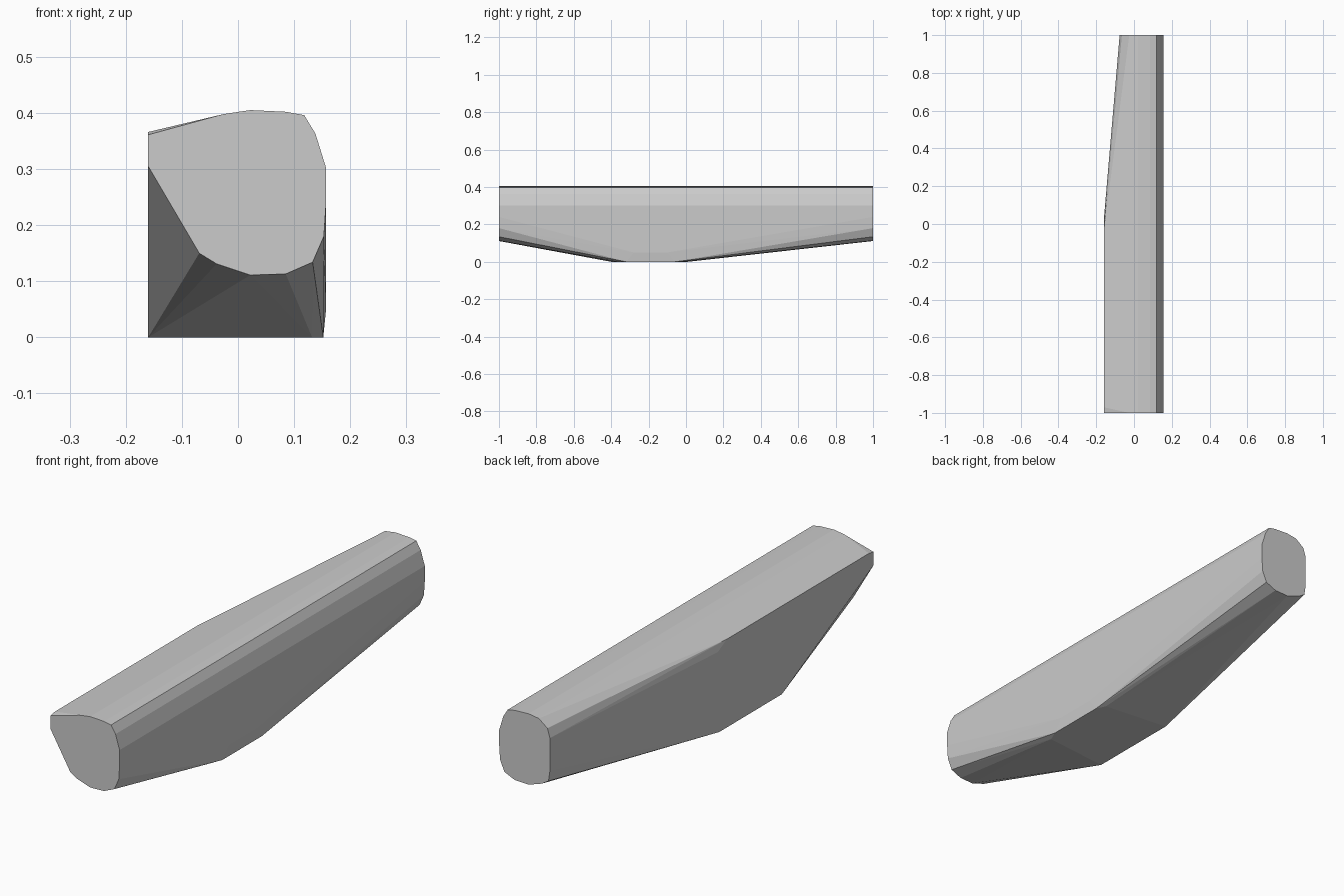
import bpy, bmesh, math

if "Cube" in bpy.data.objects:
    bpy.data.objects.remove(bpy.data.objects["Cube"])

# Rounded cross-section (x, z) shared by both ends, from top left clockwise to bottom left
SHARED = [(-0.025, 0.398), (0.022, 0.405), (0.085, 0.402), (0.118, 0.396),
          (0.138, 0.363), (0.157, 0.302), (0.157, 0.24), (0.153, 0.18),
          (0.133, 0.134), (0.085, 0.113), (0.022, 0.111), (-0.038, 0.131),
          (-0.069, 0.150)]
# Left-hand corners: flared at the front, tight and rounded at the back
FRONT_LEFT = [(-0.16, 0.305), (-0.16, 0.361)]
BACK_LEFT = [(-0.076, 0.195), (-0.076, 0.33), (-0.064, 0.368)]

points = [(x, -1, z) for x, z in SHARED + FRONT_LEFT]
points += [(x, 1, z) for x, z in SHARED + BACK_LEFT]

# Upper edge of the flat left side
points += [(-0.16, -0.97, 0.366), (-0.16, -0.04, 0.366), (-0.16, 0.02, 0.335)]

# Flat foot: x, first y, last y
for x, y0, y1 in [(-0.16, -0.40, 0.01), (0.132, -0.37, -0.02),
                  (0.152, -0.32, -0.06)]:
    points += [(x, y0, 0), (x, y1, 0)]
# Lower edge of the right side
points += [(0.157, -0.28, 0.05), (0.157, -0.10, 0.05)]

# Wrap everything in one convex faceted body
bm = bmesh.new()
for p in points:
    bm.verts.new(p)
hull = bmesh.ops.convex_hull(bm, input=bm.verts)
loose = [v for v in bm.verts if not v.link_faces]
bmesh.ops.delete(bm, geom=loose, context='VERTS')
bmesh.ops.dissolve_limit(bm, angle_limit=math.radians(0.5),
                         verts=bm.verts, edges=bm.edges)
bmesh.ops.recalc_face_normals(bm, faces=bm.faces)
mesh = bpy.data.meshes.new("faceted_body")
bm.to_mesh(mesh)
bm.free()
body = bpy.data.objects.new("faceted_body", mesh)
bpy.context.collection.objects.link(body)
